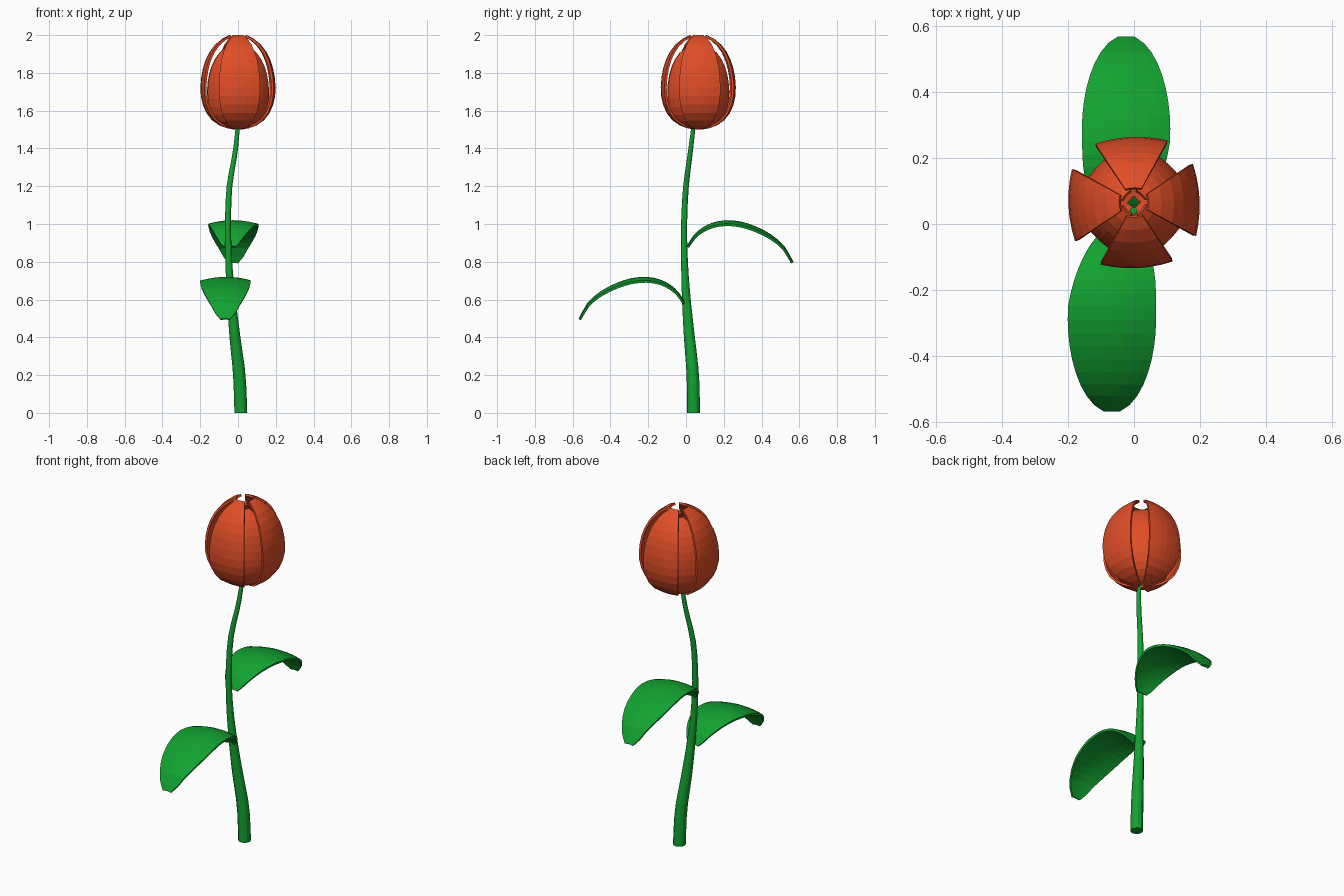
import bpy, bmesh, math
from mathutils import Vector

if "Cube" in bpy.data.objects:
    bpy.data.objects.remove(bpy.data.objects["Cube"])


def material(name, rgb):
    m = bpy.data.materials.new(name)
    m.diffuse_color = (*rgb, 1)
    m.use_nodes = True
    m.node_tree.nodes["Principled BSDF"].inputs["Base Color"].default_value = m.diffuse_color
    return m


RED = material("petal_red", (0.75, 0.075, 0.02))
GREEN = material("leaf_green", (0.006, 0.36, 0.03))


def spline(pts, t):
    """Smooth curve through the points, t from 0 to 1."""
    n = len(pts) - 1
    i = min(int(t * n), n - 1)
    f = t * n - i
    p = [Vector(pts[min(max(k, 0), n)]) for k in range(i - 1, i + 3)]
    return 0.5 * (2 * p[1] + (p[2] - p[0]) * f
                  + (2 * p[0] - 5 * p[1] + 4 * p[2] - p[3]) * f ** 2
                  + (3 * p[1] - p[0] - 3 * p[2] + p[3]) * f ** 3)


def sheet(name, func, cols, rows, mat, thickness=0, closed=False):
    """Grid surface from func(u, v); thickened, or closed into a capped tube."""
    bm = bmesh.new()
    n = cols if closed else cols + 1
    grid = [[bm.verts.new(func(i / cols, j / rows)) for i in range(n)]
            for j in range(rows + 1)]
    for a, b in zip(grid, grid[1:]):
        for i in range(cols):
            k = (i + 1) % n
            bm.faces.new((a[i], a[k], b[k], b[i]))
    if closed:
        bm.faces.new(grid[0][::-1])
        bm.faces.new(grid[-1])
    me = bpy.data.meshes.new(name)
    bm.to_mesh(me)
    bm.free()
    me.materials.append(mat)
    ob = bpy.data.objects.new(name, me)
    bpy.context.collection.objects.link(ob)
    if thickness:
        mod = ob.modifiers.new("thickness", "SOLIDIFY")
        mod.thickness = thickness
        mod.offset = -1
    return ob


# Stem: tapering, gently bent tube (x, y, z, radius)
STEM = [(0.015, 0.04, 0, 0.034), (0.007, 0.036, 0.2, 0.033),
        (-0.016, 0.018, 0.4, 0.029), (-0.035, 0.002, 0.6, 0.023),
        (-0.049, -0.008, 0.8, 0.018), (-0.053, -0.01, 1.0, 0.016),
        (-0.045, 0.0, 1.2, 0.015), (-0.015, 0.023, 1.38, 0.013),
        (-0.001, 0.04, 1.52, 0.011)]


def stem_point(u, v):
    x, y, z, r = spline([Vector(p) for p in STEM], v)
    a = 2 * math.pi * u
    return (x + r * math.cos(a), y + r * math.sin(a), z)


sheet("stem", stem_point, 12, 20, GREEN, closed=True)

# Petals: four outer and four smaller inner wedges (radius, height)
PETAL = [(0.02, 0), (0.075, 0.012), (0.13, 0.042), (0.172, 0.095),
         (0.194, 0.16), (0.199, 0.225), (0.192, 0.295), (0.175, 0.36),
         (0.145, 0.42), (0.10, 0.47), (0.045, 0.5)]


def petal(name, angle, r_scale, z_scale):
    def point(u, v):
        r, z = spline(PETAL, v)
        s = 2 * u - 1
        w = 0.55 * r
        out = (r - 0.14 * w * s * s) * r_scale
        side = w * s * r_scale
        c, n = math.cos(angle), math.sin(angle)
        return (out * c - side * n, 0.065 + out * n + side * c,
                1.5 + z * z_scale)
    sheet(name, point, 6, 14, RED, thickness=0.012)


for k in range(4):
    turn = math.radians(90 * k + 2.5)
    petal(f"outer_petal_{k + 1}", turn, 1, 1)
    petal(f"inner_petal_{k + 1}", turn + math.pi / 4, 0.785, 0.9)

# Leaves: arched blades with elliptical outline (distance, height)
LEAF = [(0.005, 0), (0.04, 0.055), (0.085, 0.095), (0.14, 0.122),
        (0.21, 0.135), (0.29, 0.128), (0.37, 0.102), (0.45, 0.06),
        (0.52, 0.0), (0.568, -0.085)]


def leaf(name, side, x0, x1, z0):
    def point(u, v):
        d, h = spline(LEAF, v)
        e = (d - 0.285) / 0.288
        w = 0.134 * math.sqrt(max(0.002, 1 - e * e))
        s = 2 * u - 1
        x = x0 + (x1 - x0) * min(1, d / 0.25)
        return (x + side * s * w, side * d, z0 + h - 0.14 * w * s * s)
    sheet(name, point, 8, 18, GREEN, thickness=0.013)


leaf("front_leaf", -1, -0.04, -0.067, 0.585)
leaf("back_leaf", 1, -0.045, -0.024, 0.885)
